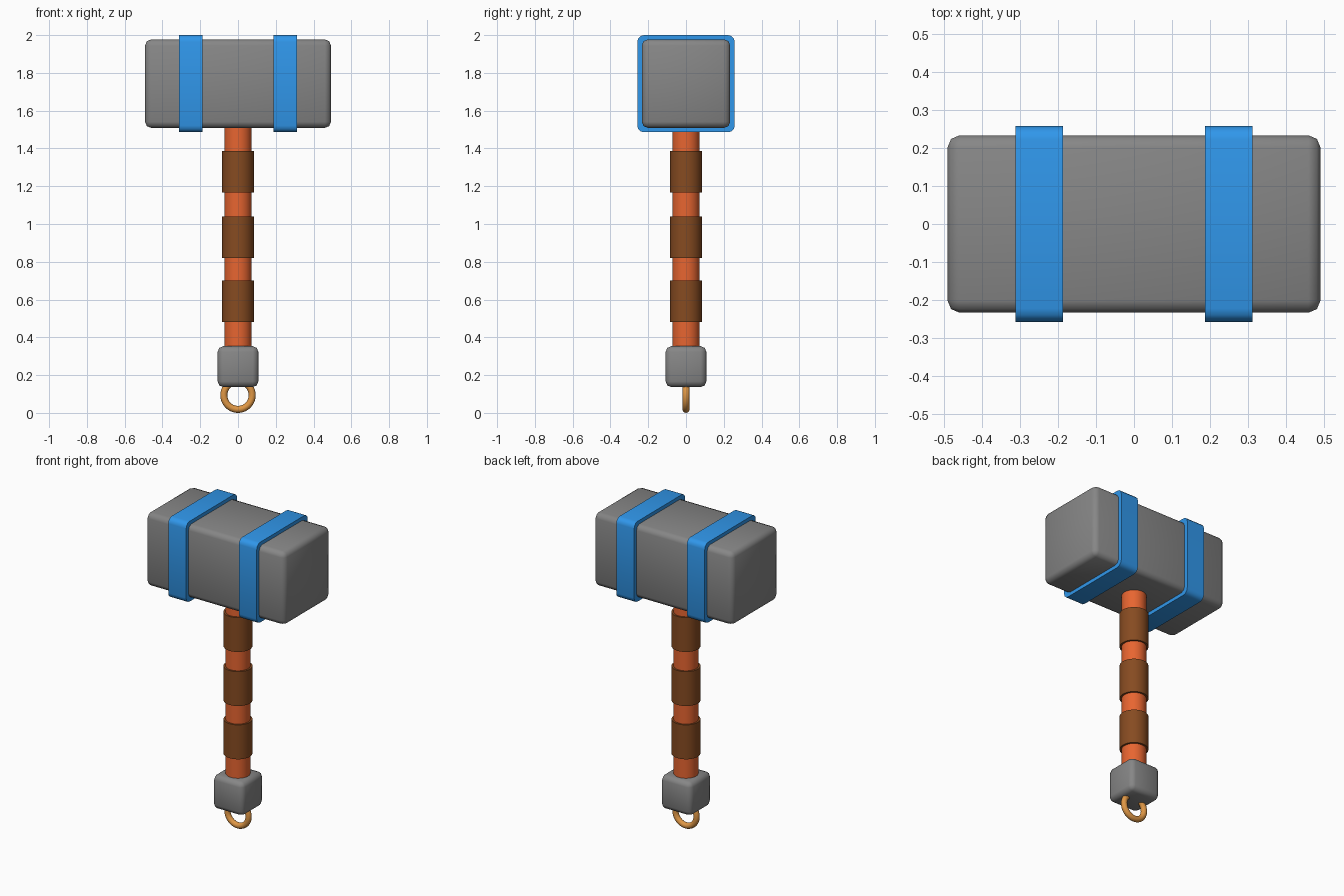
import bpy
from math import radians

if "Cube" in bpy.data.objects:
    bpy.data.objects.remove(bpy.data.objects["Cube"])


def material(name, color):
    m = bpy.data.materials.new(name)
    m.diffuse_color = (*color, 1)
    m.use_nodes = True
    m.node_tree.nodes["Principled BSDF"].inputs["Base Color"].default_value = m.diffuse_color
    return m


GREY = material("grey_stone", (0.24, 0.24, 0.24))
BLUE = material("blue_band", (0.03, 0.31, 0.83))
ORANGE = material("orange_wood", (0.8, 0.13, 0.03))
BROWN = material("brown_leather", (0.24, 0.07, 0.015))
BRASS = material("brass", (0.74, 0.31, 0.06))


def finish(name, mat):
    ob = bpy.context.object
    ob.name = name
    ob.data.materials.append(mat)
    bpy.ops.object.shade_smooth_by_angle(angle=radians(50))
    return ob


def block(name, size, loc, bevel, mat, along_x=False):
    """Rounded box; along_x rounds only the edges running in x."""
    bpy.ops.mesh.primitive_cube_add(size=1, location=loc)
    ob = bpy.context.object
    ob.scale = size
    bpy.ops.object.transform_apply(location=False, rotation=False, scale=True)
    mod = ob.modifiers.new("round", 'BEVEL')
    mod.width, mod.segments = bevel, 3 if along_x else 2
    if along_x:
        weights = ob.data.attributes.new("bevel_weight_edge", 'FLOAT', 'EDGE')
        for e in ob.data.edges:
            a, b = (ob.data.vertices[i].co for i in e.vertices)
            weights.data[e.index].value = float(abs(a.x - b.x) > 0.01)
        mod.limit_method = 'WEIGHT'
    bpy.ops.object.modifier_apply(modifier=mod.name)
    return finish(name, mat)


def rod(name, radius, z0, z1, mat):
    bpy.ops.mesh.primitive_cylinder_add(vertices=32, radius=radius, depth=z1 - z0,
                                        location=(0, 0, (z0 + z1) / 2))
    return finish(name, mat)


# Hammer head and its two bands
HEAD_Z = 1.743
block("head", (0.984, 0.468, 0.468), (0, 0, HEAD_Z), 0.032, GREY)
for side, x in (("left", -0.25), ("right", 0.25)):
    block(f"{side}_band", (0.126, 0.516, 0.514), (x, 0, HEAD_Z), 0.035, BLUE, True)

# Handle with three leather wraps
rod("handle", 0.072, 0.3, 1.56, ORANGE)
for i, z in enumerate((0.59, 0.931, 1.277)):
    rod(f"grip_wrap_{i + 1}", 0.084, z - 0.11, z + 0.11, BROWN)

# Pommel block and hanging ring
block("pommel", (0.216, 0.216, 0.216), (0, 0, 0.245), 0.03, GREY)
bpy.ops.mesh.primitive_torus_add(major_radius=0.075, minor_radius=0.0185, major_segments=40,
                                 minor_segments=14, location=(0, 0, 0.0935),
                                 rotation=(radians(90), 0, 0))
finish("hanging_ring", BRASS)
